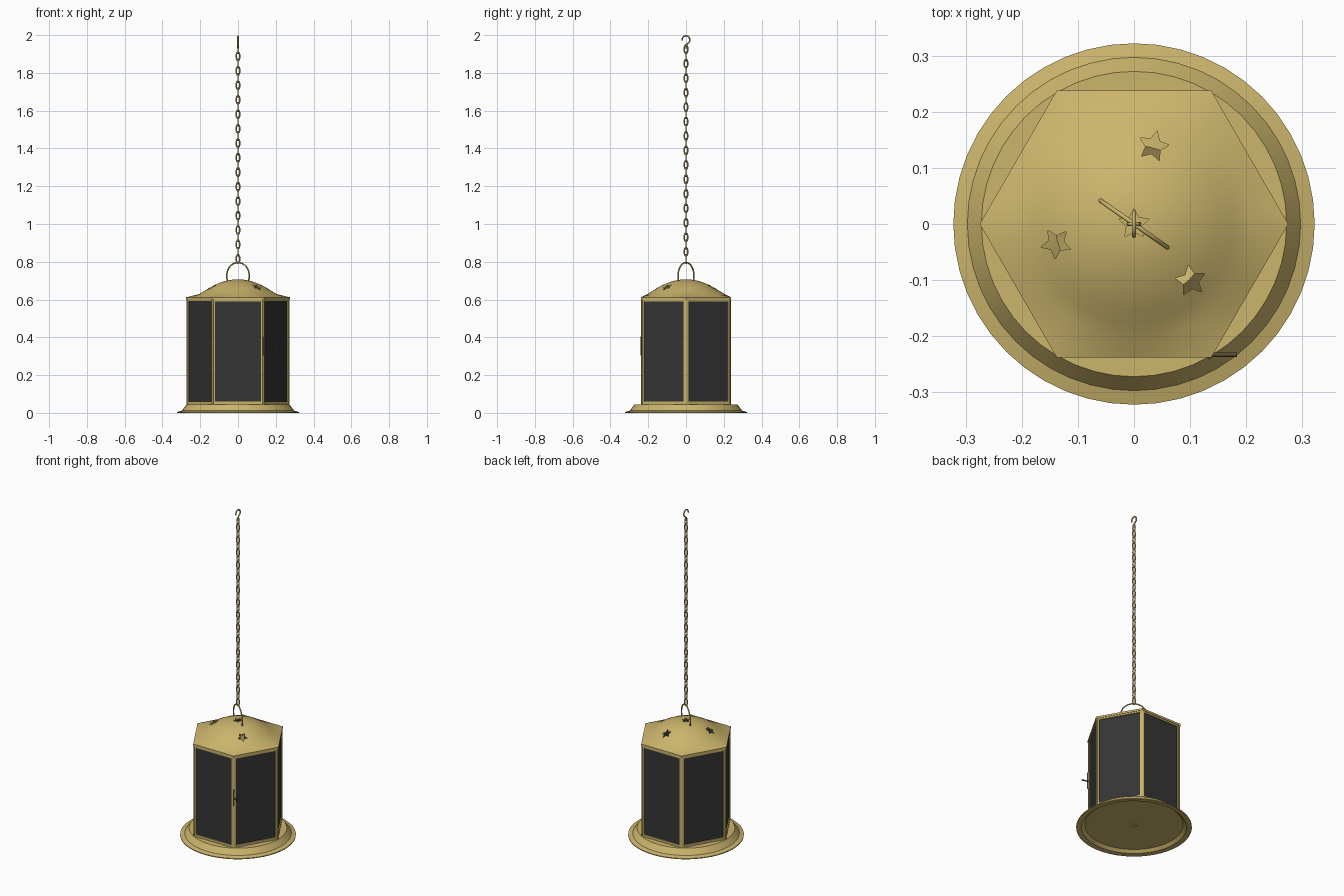
import bpy, bmesh, math
from math import sin, cos, pi, radians
from mathutils import Matrix, Vector

if "Cube" in bpy.data.objects:
    bpy.data.objects.remove(bpy.data.objects["Cube"])


def material(name, rgb):
    m = bpy.data.materials.new(name)
    m.diffuse_color = (*rgb, 1)
    m.use_nodes = True
    m.node_tree.nodes["Principled BSDF"].inputs["Base Color"].default_value = m.diffuse_color
    return m


GOLD = material("antique gold", (0.60, 0.46, 0.15))
GLASS = material("dark glass", (0.035, 0.035, 0.036))
BRONZE = material("dark bronze", (0.10, 0.08, 0.035))


def finish(name, bm, mats, smooth=None):
    me = bpy.data.meshes.new(name)
    bmesh.ops.recalc_face_normals(bm, faces=bm.faces)
    bm.to_mesh(me)
    bm.free()
    for m in mats:
        me.materials.append(m)
    ob = bpy.data.objects.new(name, me)
    bpy.context.collection.objects.link(ob)
    if smooth:
        smooth_object(ob, smooth)
    return ob


def smooth_object(ob, angle):
    bpy.ops.object.select_all(action='DESELECT')
    ob.select_set(True)
    bpy.context.view_layer.objects.active = ob
    bpy.ops.object.shade_smooth_by_angle(angle=radians(angle))


def bridge_rings(bm, rings, closed=True):
    """Skin a list of vertex rings with quads."""
    n = len(rings[0])
    for a, b in zip(rings, rings[1:]):
        for i in range(n):
            j = (i + 1) % n
            bm.faces.new((a[i], a[j], b[j], b[i]))


def hex_radius(a, corner):
    return corner * cos(pi / 6) / cos((a % (pi / 3)) - pi / 6)


def lathe(profile, n=48, hex_from=99, caps=(True, True)):
    """Spin (radius, z) points; rows from hex_from on follow a hexagon."""
    bm = bmesh.new()
    rings = []
    for k, (r, z) in enumerate(profile):
        ring = []
        for i in range(n):
            a = 2 * pi * i / n
            rr = hex_radius(a, r) if k >= hex_from else r
            ring.append(bm.verts.new((rr * cos(a), rr * sin(a), z)))
        rings.append(ring)
    bridge_rings(bm, rings)
    if caps[0]:
        bm.faces.new(rings[0])
    if caps[1]:
        bm.faces.new(rings[-1])
    return bm


def wire(name, pts, r, closed=False, mat=GOLD, sides=8):
    """Round wire along a path."""
    cu = bpy.data.curves.new(name, 'CURVE')
    cu.dimensions = '3D'
    cu.bevel_depth = r
    cu.bevel_resolution = max(0, sides // 4 - 1) + 1
    cu.use_fill_caps = True
    sp = cu.splines.new('POLY')
    sp.points.add(len(pts) - 1)
    for p, c in zip(sp.points, pts):
        p.co = (*c, 1)
    sp.use_cyclic_u = closed
    cu.materials.append(mat)
    ob = bpy.data.objects.new(name, cu)
    bpy.context.collection.objects.link(ob)
    return ob


def box(name, size, loc, rot=0, mat=GOLD):
    bm = bmesh.new()
    bmesh.ops.create_cube(bm, size=1, matrix=Matrix.Translation(loc)
                          @ Matrix.Rotation(rot, 4, 'Z') @ Matrix.Diagonal((*size, 1)))
    return finish(name, bm, [mat])


# Round base dish, hollow underneath
finish("base", lathe([(0.274, 0.018), (0.292, 0.002), (0.322, 0.0), (0.322, 0.005),
                      (0.297, 0.012), (0.272, 0.045)]), [GOLD], 30)
box("base_nut", (0.03, 0.03, 0.006), (0, 0, 0.016))

# Ridged dish inside, seen through the star holes
finish("inner_dish", lathe([(0.05, 0.05), (0.14, 0.11), (0.2, 0.046)], 32), [GOLD], 30)

# Six-sided body: framed walls with glass set in
bm = lathe([(0.271, 0.045), (0.271, 0.605)], 6, 0, (False, False))
bmesh.ops.recalc_face_normals(bm, faces=bm.faces)
walls = bm.faces[:]
bmesh.ops.inset_individual(bm, faces=walls, thickness=0.02)
bmesh.ops.inset_individual(bm, faces=walls, thickness=0.0005, depth=-0.006)
for f in walls:
    f.material_index = 1
finish("body", bm, [GOLD, GLASS])

# Narrow posts covering the corners
for i in range(6):
    a = i * pi / 3
    box(f"corner_post_{i + 1}", (0.010, 0.010, 0.56),
        (0.267 * cos(a), 0.267 * sin(a), 0.325), a)

# Domed roof blending into the hexagonal eave
roof = finish("roof", lathe([(0.004, 0.705), (0.03, 0.705), (0.055, 0.701), (0.085, 0.693),
                             (0.12, 0.679), (0.15, 0.663), (0.175, 0.647), (0.205, 0.629),
                             (0.275, 0.612), (0.275, 0.600)], 48, 8, (True, False)), [GOLD])
thick = roof.modifiers.new("thickness", 'SOLIDIFY')
thick.thickness = 0.006
thick.offset = -1

# Star-shaped holes cut through the roof
bm = bmesh.new()
stars = [(0, 0, pi / 2)] + [(0.143 * cos(radians(d)), 0.143 * sin(radians(d)), radians(d))
                            for d in (76, 194, 315)]
for x, y, turn in stars:
    ring = []
    for k in range(10):
        r = 0.028 if k % 2 == 0 else 0.014
        a = turn + k * pi / 5
        ring.append(bm.verts.new((x + r * cos(a), y + r * sin(a), 0.62)))
    face = bm.faces.new(ring)
    ext = bmesh.ops.extrude_face_region(bm, geom=[face])
    bmesh.ops.translate(bm, vec=(0, 0, 0.13),
                        verts=[v for v in ext['geom'] if isinstance(v, bmesh.types.BMVert)])
cutter = finish("star_cutter", bm, [GOLD])
cutter.hide_render = True
cut = roof.modifiers.new("stars", 'BOOLEAN')
cut.operation = 'DIFFERENCE'
cut.solver = 'EXACT'
cut.object = cutter
bpy.context.view_layer.objects.active = roof
for m in ("thickness", "stars"):
    bpy.ops.object.modifier_apply(modifier=m)
bpy.data.objects.remove(cutter)
smooth_object(roof, 30)

# Wire bail on the roof, turned a little
bail_dir = Vector((cos(radians(-35)), sin(radians(-35)), 0))
pts = []
for i in range(25):
    a = radians(-22 + 224 * i / 24)
    pts.append(bail_dir * 0.073 * cos(a) + Vector((0, 0, 0.726 + 0.07 * sin(a))))
wire("bail", pts, 0.004)

# Chain of alternating oval links
for i in range(30):
    z = 0.815 + 0.0383 * i
    pts = []
    for k in range(16):
        a = 2 * pi * k / 16
        w, h = 0.0095 * cos(a), 0.023 * sin(a)
        pts.append((w, 0, z + h) if i % 2 == 0 else (0, w, z + h))
    wire(f"chain_link_{i + 1}", pts, 0.0038, True)

# Ceiling hook at the top of the chain
pts = [(0, 0, 1.93), (0, 0.001, 1.946)]
for i in range(15):
    a = radians(-70 + 260 * i / 14)
    pts.append((0, 0.021 * cos(a), 1.975 + 0.021 * sin(a)))
wire("hook", pts, 0.004)

# Door latch: back plate at the corner and a small lever
box("latch_plate", (0.006, 0.010, 0.10), (0.136, -0.236, 0.355), radians(-60), BRONZE)
wire("latch_lever", [(0.132, -0.233, 0.35), (0.155, -0.233, 0.347), (0.183, -0.233, 0.342)],
     0.004, False, BRONZE)
